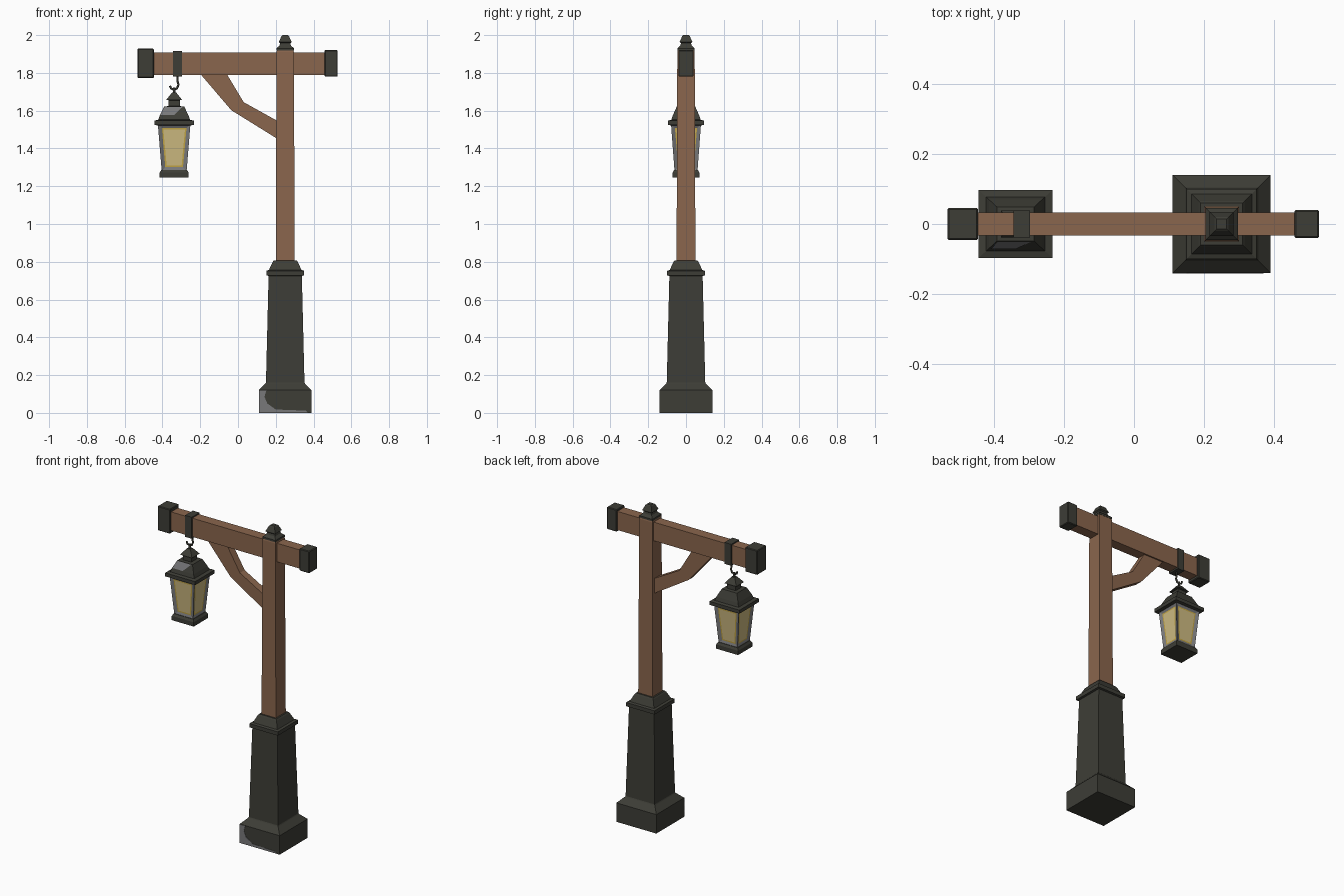
import bpy, bmesh, math
from mathutils import Matrix

if "Cube" in bpy.data.objects:
    bpy.data.objects.remove(bpy.data.objects["Cube"])


def mat(name, rgb):
    m = bpy.data.materials.new(name)
    m.diffuse_color = (*rgb, 1)
    m.use_nodes = True
    m.node_tree.nodes["Principled BSDF"].inputs["Base Color"].default_value = m.diffuse_color
    return m


iron = mat("dark_iron", (0.047, 0.047, 0.037))
grey = mat("worn_grey_iron", (0.19, 0.19, 0.195))
wood = mat("brown_wood", (0.255, 0.132, 0.074))
amber = mat("amber_glass", (0.55, 0.38, 0.06))
pale = mat("pale_glow", (0.62, 0.50, 0.22))

PX, LX = 0.25, -0.338   # post and lantern centres


def finish(bm, name, mats):
    bmesh.ops.recalc_face_normals(bm, faces=bm.faces)
    me = bpy.data.meshes.new(name)
    bm.to_mesh(me)
    bm.free()
    ob = bpy.data.objects.new(name, me)
    bpy.context.collection.objects.link(ob)
    for m in mats:
        me.materials.append(m)
    return ob


def stack(name, cx, rings, m, ratio=1.0):
    """Square rings of (half width, z), skinned bottom to top and capped."""
    bm = bmesh.new()
    loops = [[bm.verts.new((cx + sx * h, sy * h * ratio, z))
              for sx, sy in ((-1, -1), (1, -1), (1, 1), (-1, 1))] for h, z in rings]
    for a, b in zip(loops, loops[1:]):
        for i in range(4):
            j = (i + 1) % 4
            bm.faces.new((a[i], a[j], b[j], b[i]))
    bm.faces.new(loops[0])
    bm.faces.new(loops[-1])
    return finish(bm, name, [m])


def box(name, x0, x1, hy, z0, z1, m, bevel=0):
    bm = bmesh.new()
    bmesh.ops.create_cube(bm, size=1, matrix=Matrix.Translation(((x0 + x1) / 2, 0, (z0 + z1) / 2))
                          @ Matrix.Diagonal((x1 - x0, 2 * hy, z1 - z0, 1)))
    if bevel:
        bmesh.ops.bevel(bm, geom=bm.edges[:], offset=bevel, segments=1, affect='EDGES')
    return finish(bm, name, [m])


def plate(name, outline, y0, y1, m):
    """Outline of (x, z) extruded from y0 to y1."""
    bm = bmesh.new()
    f = bm.faces.new([bm.verts.new((x, y0, z)) for x, z in outline])
    r = bmesh.ops.extrude_face_region(bm, geom=[f])
    bmesh.ops.translate(bm, vec=(0, y1 - y0, 0),
                        verts=[v for v in r["geom"] if isinstance(v, bmesh.types.BMVert)])
    return finish(bm, name, [m])


def tube(name, pts, r, m):
    cu = bpy.data.curves.new(name, 'CURVE')
    cu.dimensions = '3D'
    cu.bevel_depth, cu.bevel_resolution, cu.use_fill_caps = r, 1, True
    sp = cu.splines.new('POLY')
    sp.points.add(len(pts) - 1)
    for p, (x, z) in zip(sp.points, pts):
        p.co = (x, 0, z, 1)
    cu.materials.append(m)
    ob = bpy.data.objects.new(name, cu)
    bpy.context.collection.objects.link(ob)
    return ob


# iron pedestal with plinth, tapered shaft and collar
stack("pedestal", PX, [(0.14, 0), (0.14, 0.12), (0.105, 0.155), (0.102, 0.16), (0.088, 0.725),
                       (0.1, 0.728), (0.1, 0.752), (0.086, 0.757), (0.066, 0.8), (0.06, 0.808)], iron)
# worn patch on the plinth front
plate("plinth_worn_patch", [(0.11, 0.002), (0.37, 0.002), (0.36, 0.012), (0.2, 0.018), (0.155, 0.05),
                            (0.14, 0.085), (0.15, 0.118), (0.11, 0.118)], -0.1415, -0.139, grey)

# wooden post, beam and bent brace
stack("post", PX, [(0.05, 0.8), (0.046, 1.91), (0.043, 1.925)], wood)
box("beam", -0.5, 0.5, 0.033, 1.79, 1.908, wood)
plate("brace", [(-0.2, 1.795), (-0.06, 1.795), (0.03, 1.645), (0.21, 1.545), (0.21, 1.45),
                (-0.035, 1.602)], -0.024, 0.024, wood)

# iron finial and beam fittings
stack("finial", PX, [(0.046, 1.918), (0.046, 1.93), (0.03, 1.945), (0.027, 1.957), (0.034, 1.963),
                     (0.03, 1.972), (0.02, 1.995), (0.014, 2.0)], iron)
box("left_end_cap", -0.532, -0.445, 0.046, 1.773, 1.928, iron, 0.004)
box("right_end_cap", 0.458, 0.528, 0.04, 1.78, 1.92, iron, 0.004)
box("strap", -0.344, -0.297, 0.039, 1.78, 1.916, iron)

# hook and lantern eye
tube("hook", [(-0.32, 1.79), (-0.32, 1.755), (-0.315, 1.738), (-0.323, 1.718), (-0.34, 1.711),
              (-0.355, 1.718), (-0.36, 1.732)], 0.006, iron)
tube("lantern_eye", [(LX, 1.722), (LX, 1.68)], 0.007, iron)

# lantern roof, rim, chimney and base
R = 0.92
stack("lantern_roof", LX, [(0.088, 1.522), (0.105, 1.525), (0.105, 1.547), (0.084, 1.552),
                           (0.076, 1.575), (0.053, 1.622), (0.03, 1.624), (0.03, 1.655),
                           (0.042, 1.657), (0.012, 1.695)], iron, R)
stack("lantern_base", LX, [(0.077, 1.245), (0.077, 1.272), (0.068, 1.286)], iron, R)

# worn patch on the front roof slope
bm = bmesh.new()
bm.faces.new([bm.verts.new((LX + x, -h * R - 0.002, z)) for x, h, z in
              ((-0.072, 0.076, 1.577), (0.0, 0.076, 1.577), (0.045, 0.053, 1.62), (-0.05, 0.053, 1.62))])
finish(bm, "roof_worn_patch", [grey])

# lantern body: grey frame with recessed amber panes and pale centres
body = stack("lantern_body", LX, [(0.066, 1.28), (0.086, 1.526)], grey, R)
for m in (amber, pale):
    body.data.materials.append(m)
bm = bmesh.new()
bm.from_mesh(body.data)
panes = [f for f in bm.faces if abs(f.normal.z) < 0.5]
bmesh.ops.inset_individual(bm, faces=panes, thickness=0.028, depth=-0.008)
for f in panes:
    f.material_index = 1
bmesh.ops.inset_individual(bm, faces=panes, thickness=0.011)
for f in panes:
    f.material_index = 2
bm.to_mesh(body.data)
bm.free()
